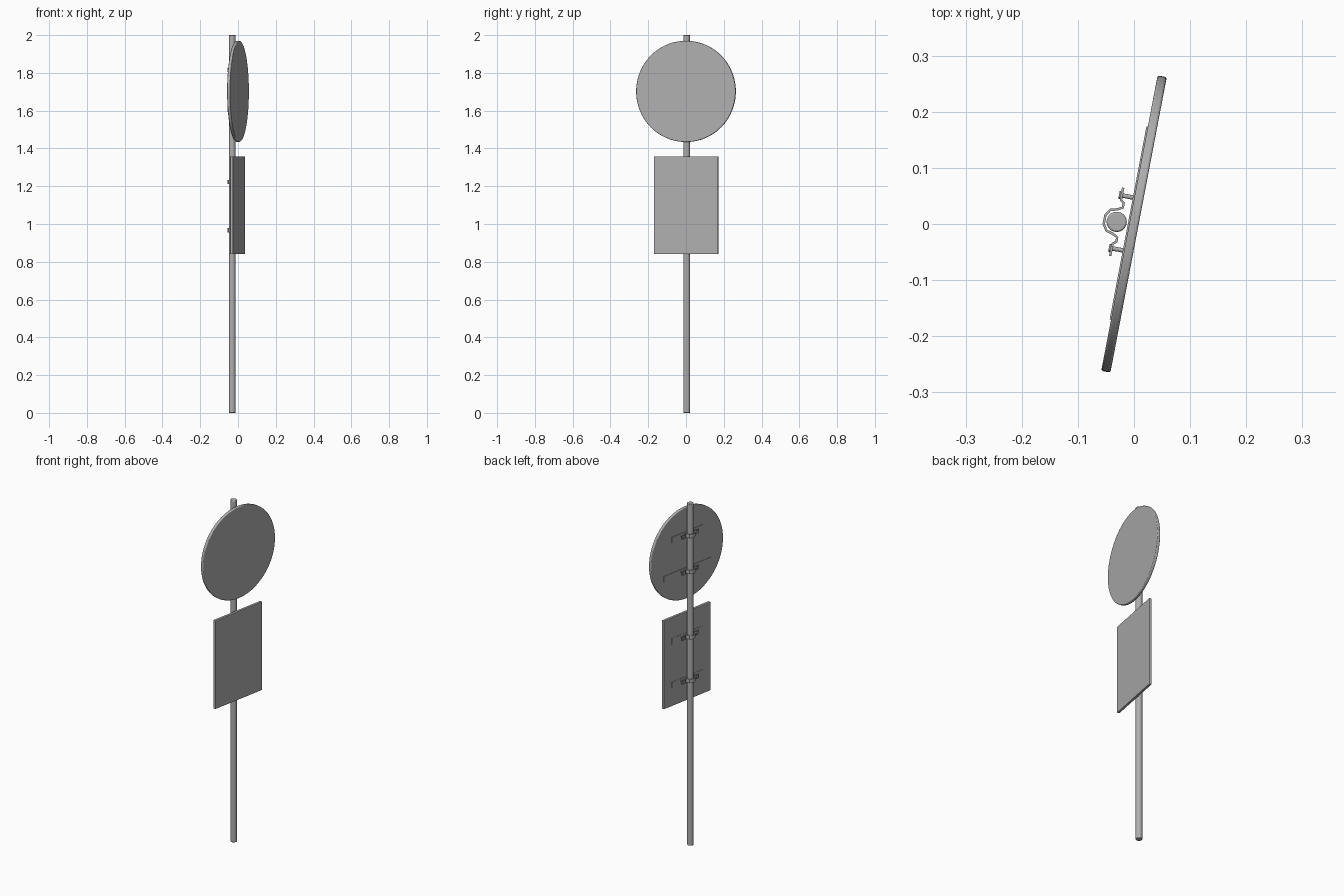
import bpy, bmesh, math
from mathutils import Matrix

if "Cube" in bpy.data.objects:
    bpy.data.objects.remove(bpy.data.objects["Cube"])

# Signs are turned slightly about the vertical: local x = sign normal, local y = sign width
TURN = Matrix.Rotation(math.radians(-10.8), 4, 'Z')
POLE_X, POLE_Y, POLE_R = -0.031, -0.002, 0.018
HALF = 0.0083

# Dark grey metal
GREY = bpy.data.materials.new("dark_grey_metal")
GREY.diffuse_color = (0.43, 0.43, 0.43, 1)
GREY.use_nodes = True
GREY.node_tree.nodes["Principled BSDF"].inputs["Base Color"].default_value = GREY.diffuse_color


def finish(name, bm, smooth=True):
    bmesh.ops.recalc_face_normals(bm, faces=bm.faces)
    bm.transform(TURN)
    me = bpy.data.meshes.new(name)
    bm.to_mesh(me)
    bm.free()
    me.materials.append(GREY)
    ob = bpy.data.objects.new(name, me)
    bpy.context.collection.objects.link(ob)
    if smooth:
        bpy.ops.object.select_all(action='DESELECT')
        ob.select_set(True)
        bpy.context.view_layer.objects.active = ob
        bpy.ops.object.shade_smooth_by_angle(angle=math.radians(35))
    return ob


def bevel(ob, width, segments=2):
    m = ob.modifiers.new("bevel", 'BEVEL')
    m.width, m.segments = width, segments
    m.limit_method, m.angle_limit = 'ANGLE', math.radians(40)


def box(name, x0, x1, y0, y1, z0, z1):
    bm = bmesh.new()
    mat = Matrix.Translation(((x0 + x1) / 2, (y0 + y1) / 2, (z0 + z1) / 2)) \
        @ Matrix.Diagonal((x1 - x0, y1 - y0, z1 - z0, 1))
    bmesh.ops.create_cube(bm, size=1, matrix=mat)
    return finish(name, bm, False)


def cylinder_x(bm, x0, x1, y, z, r, sides):
    bmesh.ops.create_cone(bm, cap_ends=True, segments=sides, radius1=r, radius2=r, depth=x1 - x0,
                          matrix=Matrix.Translation(((x0 + x1) / 2, y, z))
                          @ Matrix.Rotation(math.pi / 2, 4, 'Y'))


# Pole with rounded cap
bm = bmesh.new()
bmesh.ops.create_cone(bm, cap_ends=True, segments=32, radius1=POLE_R, radius2=POLE_R, depth=2,
                      matrix=Matrix.Translation((POLE_X, POLE_Y, 1)))
bevel(finish("pole", bm), 0.003)

# Round sign plate
bm = bmesh.new()
cylinder_x(bm, -HALF, HALF, 0, 1.702, 0.268, 80)
bevel(finish("round_sign", bm), 0.004, 3)

# Rectangular sign plate
bevel(box("rectangular_sign", -HALF - 0.001, HALF - 0.003, -0.173, 0.173, 0.84, 1.358), 0.002)


def clamp(label, z, rail_half):
    # Flat rail on the back of the sign
    box(label + "_rail", -HALF - 0.0025, -HALF + 0.001, -rail_half, rail_half, z - 0.02, z + 0.014)

    # Bent strap around the rear of the pole
    side = [(-0.031, 0.062), (-0.031, 0.04), (-0.025, 0.035), (-0.025, 0.027),
            (-0.034, 0.022), (-0.046, 0.019), (-0.053, 0.008)]
    path = side + [(x, -y) for x, y in reversed(side)]
    bm = bmesh.new()
    rows = [[bm.verts.new((x, y + POLE_Y, z + h)) for x, y in path] for h in (-0.011, 0.011)]
    for i in range(len(path) - 1):
        bm.faces.new((rows[0][i], rows[0][i + 1], rows[1][i + 1], rows[1][i]))
    strap = finish(label + "_strap", bm, False)
    m = strap.modifiers.new("thickness", 'SOLIDIFY')
    m.thickness, m.offset = 0.0045, 0

    # Bolts with hexagonal heads
    bm = bmesh.new()
    for y in (-0.048, 0.048):
        cylinder_x(bm, -0.035, -HALF, y + POLE_Y, z, 0.004, 12)
        cylinder_x(bm, -0.036, -0.033, y + POLE_Y, z, 0.007, 6)
    finish(label + "_bolts", bm)


for label, z, rail_half in (("round_upper", 1.815, 0.115), ("round_lower", 1.605, 0.175),
                            ("rectangle_upper", 1.223, 0.115), ("rectangle_lower", 0.967, 0.115)):
    clamp(label, z, rail_half)
